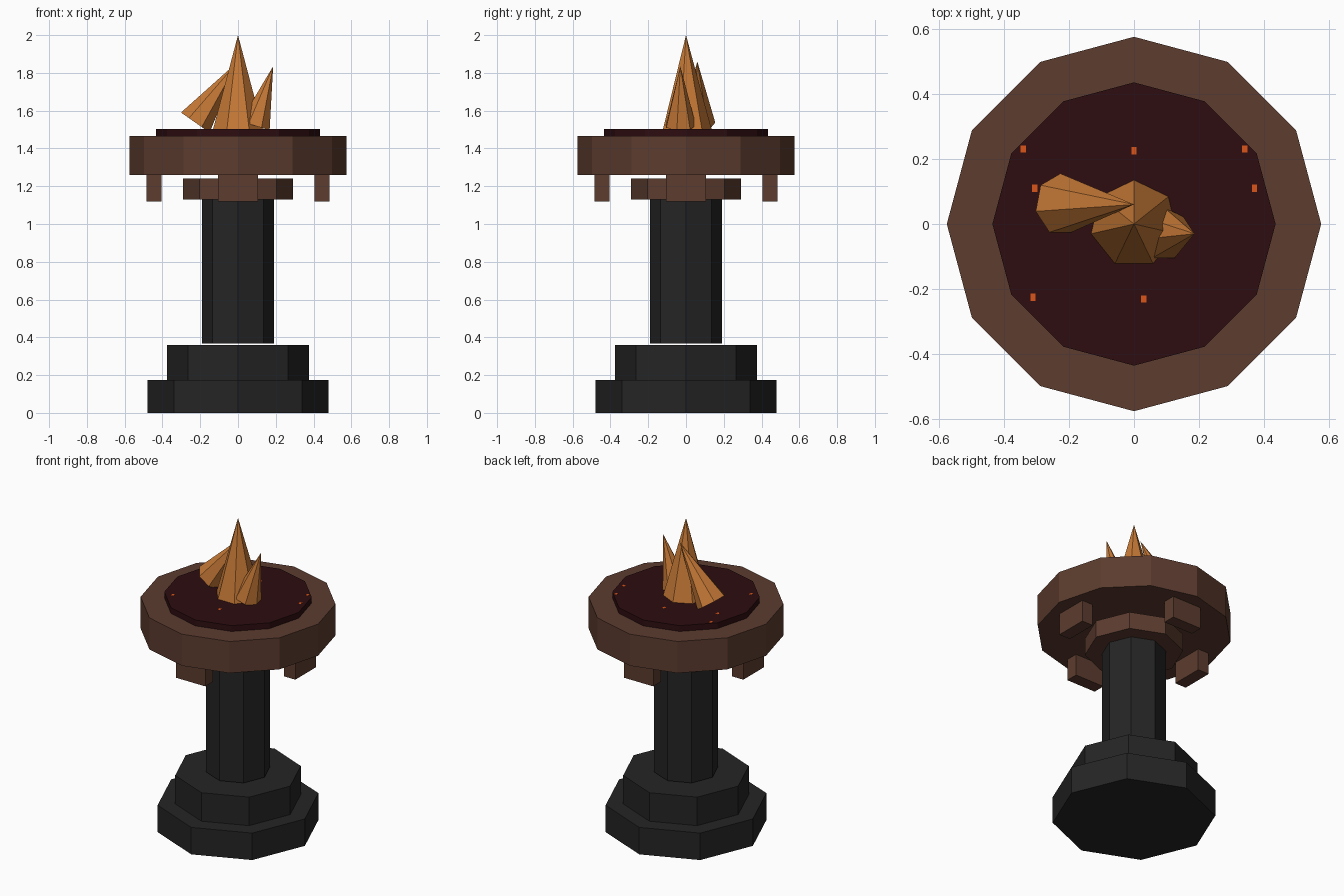
import bpy, bmesh, math
from mathutils import Matrix, Vector

if "Cube" in bpy.data.objects:
    bpy.data.objects.remove(bpy.data.objects["Cube"])


def material(name, rgb):
    m = bpy.data.materials.new(name)
    m.diffuse_color = (*rgb, 1)
    m.use_nodes = True
    m.node_tree.nodes["Principled BSDF"].inputs["Base Color"].default_value = m.diffuse_color
    return m


STONE = material("dark stone", (0.018, 0.018, 0.018))
BRONZE = material("brown bronze", (0.108, 0.045, 0.028))
COAL = material("dark red coal", (0.026, 0.004, 0.005))
FLAME = material("orange flame", (0.56, 0.19, 0.037))
EMBER = material("red ember", (0.7, 0.09, 0.01))


def finish(name, bm, mat):
    bmesh.ops.recalc_face_normals(bm, faces=bm.faces)
    me = bpy.data.meshes.new(name)
    bm.to_mesh(me)
    bm.free()
    me.materials.append(mat)
    ob = bpy.data.objects.new(name, me)
    bpy.context.collection.objects.link(ob)
    return ob


def prism(name, sides, r, z0, z1, mat):
    # first corner lies on +y
    bm = bmesh.new()
    ring = [bm.verts.new((r * math.sin(2 * math.pi * i / sides),
                          r * math.cos(2 * math.pi * i / sides), z0)) for i in range(sides)]
    base = bm.faces.new(ring)
    top = bmesh.ops.extrude_face_region(bm, geom=[base])["geom"]
    bmesh.ops.translate(bm, vec=(0, 0, z1 - z0),
                        verts=[v for v in top if isinstance(v, bmesh.types.BMVert)])
    if not any(len(f.verts) == sides and f.calc_center_median().z < z0 + 1e-5 for f in bm.faces):
        bm.faces.new(ring)
    return finish(name, bm, mat)


def flame(name, centre, apex, r, sides=7):
    # cone leaning in the xz plane from its base centre to its tip
    c, a = Vector(centre), Vector(apex)
    d = a - c
    rot = Matrix.Rotation(math.atan2(d.x, d.z), 3, 'Y')
    bm = bmesh.new()
    ring = []
    for i in range(sides):
        t = 2 * math.pi * i / sides
        ring.append(bm.verts.new(c + rot @ Vector((r * math.sin(t), r * math.cos(t), 0))))
    tip = bm.verts.new(a)
    bm.faces.new(ring)
    for i in range(sides):
        bm.faces.new((ring[i], ring[(i + 1) % sides], tip))
    return finish(name, bm, FLAME)


def box(name, centre, size, mat, angle=0):
    bm = bmesh.new()
    bmesh.ops.create_cube(bm, size=1)
    bmesh.ops.scale(bm, vec=size, verts=bm.verts)
    bmesh.ops.translate(bm, vec=centre, verts=bm.verts)
    bmesh.ops.rotate(bm, cent=(0, 0, 0), matrix=Matrix.Rotation(angle, 3, 'Z'), verts=bm.verts)
    return finish(name, bm, mat)


# stepped base and column
prism("lower_base", 8, 0.48, 0, 0.175, STONE)
prism("upper_base", 8, 0.375, 0.175, 0.36, STONE)
prism("column", 8, 0.19, 0.367, 1.13, STONE)

# collar, bowl and its four brackets
prism("collar", 8, 0.29, 1.13, 1.24, BRONZE)
prism("bowl", 12, 0.575, 1.26, 1.465, BRONZE)
for k in range(4):
    box(f"bracket_{k + 1}", (0.445, 0, 1.19), (0.08, 0.21, 0.14), BRONZE, k * math.pi / 2)

# bed of coals with small embers flush with its top
prism("coal_bed", 12, 0.435, 1.465, 1.503, COAL)
for k, (x, y) in enumerate([(-0.34, 0.23), (0.34, 0.23), (0, 0.225), (-0.305, 0.11),
                            (0.37, 0.11), (0.03, -0.23), (-0.31, -0.225)]):
    box(f"ember_{k + 1}", (x, y, 1.502), (0.016, 0.022, 0.004), EMBER)

# flames
flame("main_flame", (0, 0, 1.503), (0, 0, 2.0), 0.135)
flame("left_flame", (-0.226, 0.06, 1.537), (0, 0.06, 1.86), 0.095)
flame("right_flame", (0.09, -0.03, 1.52), (0.186, -0.03, 1.835), 0.083)
